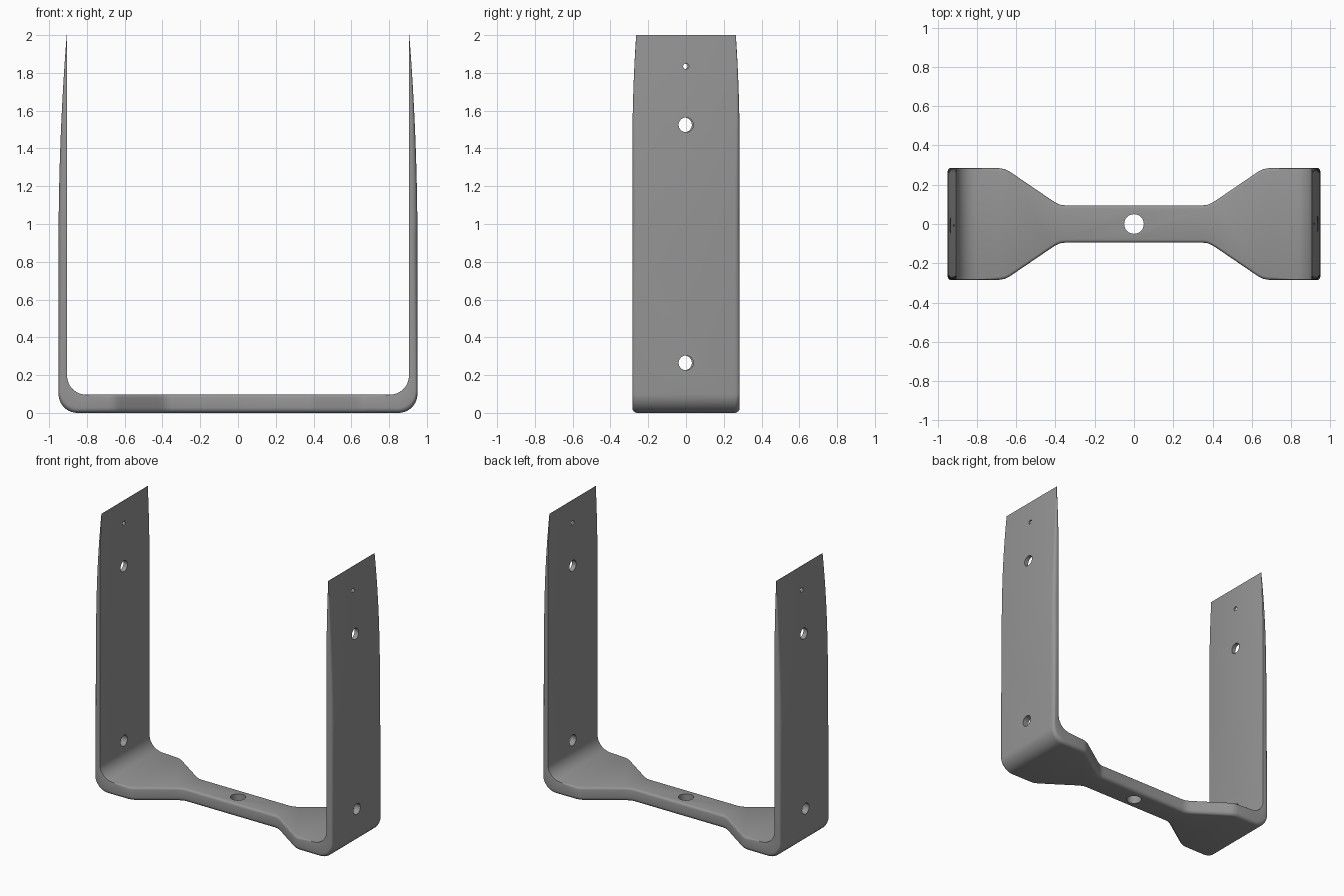
import bpy, bmesh, math
from mathutils import Vector

if "Cube" in bpy.data.objects:
    bpy.data.objects.remove(bpy.data.objects["Cube"])

grey = bpy.data.materials.new("steel grey")
grey.diffuse_color = (0.30, 0.30, 0.30, 1)
grey.use_nodes = True
grey.node_tree.nodes["Principled BSDF"].inputs["Base Color"].default_value = grey.diffuse_color


def stations():
    """Right half of the strap: (outer point, inner point, half width)."""
    out = []
    # Base: narrow neck flaring out to full width
    for x, w in [(0.0, .095), (.35, .095), (.375, .098), (.40, .109), (.42, .122),
                 (.62, .258), (.64, .271), (.66, .280), (.685, .284)]:
        out.append((Vector((x, 0, 0)), Vector((x, 0, .097)), w))
    # Rounded bend from base to leg
    for i in range(11):
        a = math.radians(-90 + 9 * i)
        d = Vector((math.cos(a), 0, math.sin(a))) * .1
        out.append((Vector((.85, 0, .1)) + d, Vector((.805, 0, .197)) + d, .284))
    # Leg: outer face curves in to a thin tip
    for z in [.9] + [.9 + 1.1 * k / 12 for k in range(1, 13)]:
        t = (z - .9) / 1.1
        w = .284 - .02 * max(0, (z - 1.4) / .6) ** 2
        out.append((Vector((.95 - .043 * t * t, 0, z)), Vector((.905, 0, z)), w))
    return out


def section(outer, inner, w, side):
    """Cross-section with rounded outer and softened base edges."""
    u = inner - outer
    t = u.length
    u.normalize()
    base = max(0, min(1, (.82 - inner.x) / .1))
    pts = []
    r = min(.028, t * .6)
    q = .015 * base + .001
    q = min(q, t * .2)
    for s in (-1, 1):
        low = [(w - r + r * math.sin(a), r - r * math.cos(a))
               for a in [math.pi / 2 * k / 5 for k in range(6)]]
        high = [(w - q + q * math.cos(a), t - q + q * math.sin(a))
                for a in [math.pi / 2 * k / 3 for k in range(4)]]
        half = [(s * y, h) for y, h in low + high]
        pts += half if s == 1 else half[::-1]
    res = []
    for y, h in pts:
        p = outer + u * h
        res.append((side * p.x, y, p.z))
    return res


# Bracket: one bent strap lofted through its sections
half = stations()
rings = [section(*s, -1) for s in reversed(half[1:])] + [section(*s, 1) for s in half]
bm = bmesh.new()
vr = [[bm.verts.new(p) for p in ring] for ring in rings]
n = len(vr[0])
for a, b in zip(vr, vr[1:]):
    for i in range(n):
        j = (i + 1) % n
        bm.faces.new((a[i], a[j], b[j], b[i]))
bm.faces.new(vr[0])
bm.faces.new(vr[-1])
bmesh.ops.recalc_face_normals(bm, faces=bm.faces)
me = bpy.data.meshes.new("bracket")
bm.to_mesh(me)
bm.free()
bracket = bpy.data.objects.new("bracket", me)
bpy.context.collection.objects.link(bracket)
me.materials.append(grey)


def drill(loc, radius, depth, sideways):
    """Cut a round hole through the bracket."""
    rot = (0, math.pi / 2, 0) if sideways else (0, 0, 0)
    bpy.ops.mesh.primitive_cylinder_add(vertices=32, radius=radius, depth=depth,
                                        location=loc, rotation=rot)
    c = bpy.context.object
    c.name = "hole_cutter"
    c.data.materials.append(grey)
    c.hide_render = True
    m = bracket.modifiers.new("hole", 'BOOLEAN')
    m.operation = 'DIFFERENCE'
    m.solver = 'EXACT'
    m.object = c
    bpy.context.view_layer.objects.active = bracket
    bpy.ops.object.modifier_apply(modifier=m.name)
    bpy.data.objects.remove(c)


# Mounting hole in the base, three holes in each leg
drill((0, 0, .05), .05, .3, False)
for side, y in ((-1, -.008), (1, 0)):
    for z, r in ((.265, .039), (1.525, .039), (1.835, .015)):
        drill((side * .925, y, z), r, .2, True)

bpy.ops.object.select_all(action='DESELECT')
bracket.select_set(True)
bpy.context.view_layer.objects.active = bracket
bpy.ops.object.shade_smooth_by_angle(angle=math.radians(35))
